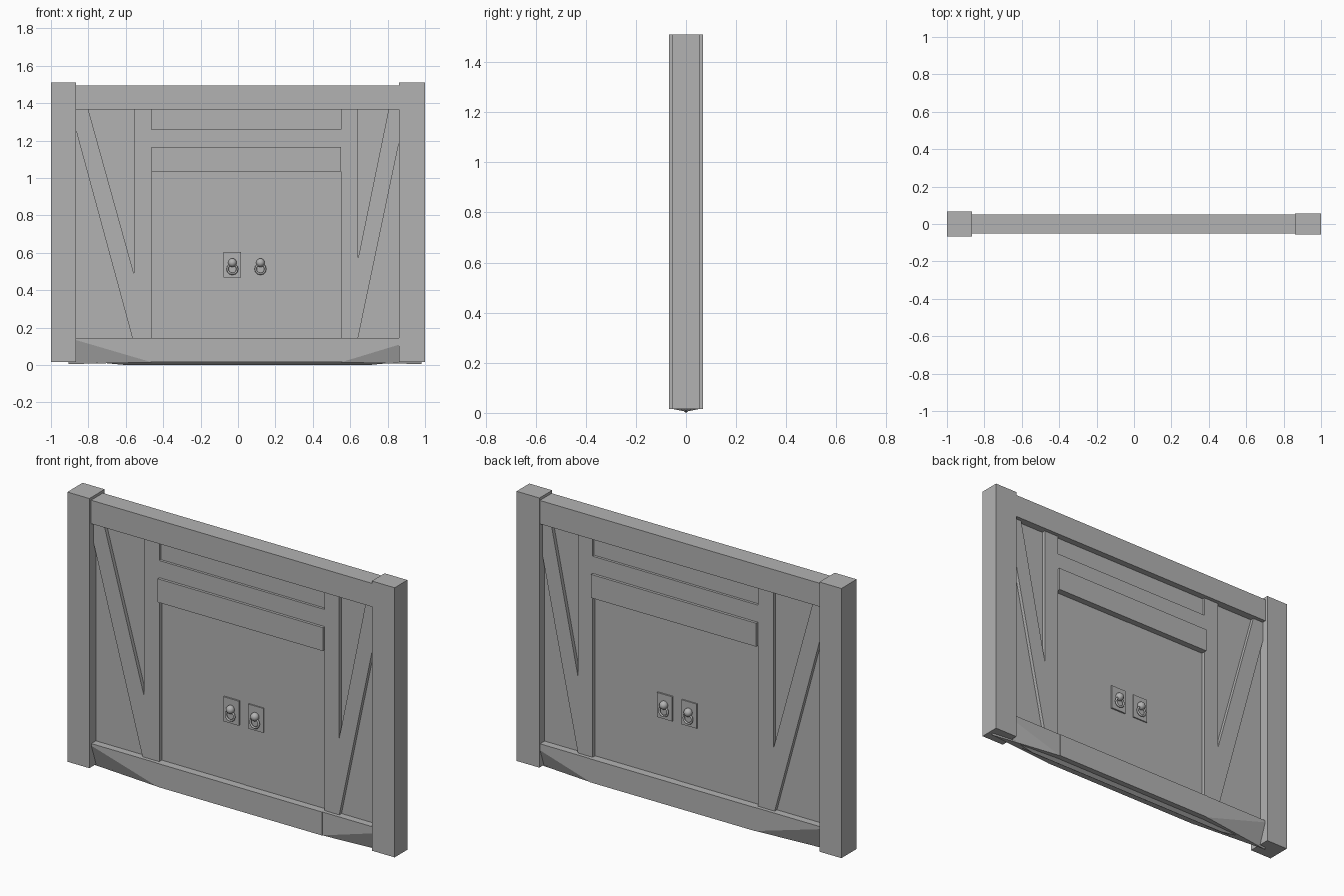
import bpy, bmesh, math
from mathutils import Matrix

if "Cube" in bpy.data.objects:
    bpy.data.objects.remove(bpy.data.objects["Cube"])

GREY = bpy.data.materials.new("stone_grey")
GREY.diffuse_color = (0.45, 0.45, 0.45, 1)
GREY.use_nodes = True
GREY.node_tree.nodes["Principled BSDF"].inputs["Base Color"].default_value = GREY.diffuse_color


def finish(name, bm):
    bmesh.ops.recalc_face_normals(bm, faces=bm.faces)
    me = bpy.data.meshes.new(name)
    bm.to_mesh(me)
    bm.free()
    me.materials.append(GREY)
    ob = bpy.data.objects.new(name, me)
    bpy.context.collection.objects.link(ob)
    return ob


def prism(name, outline, y0, y1):
    """Extrude an x-z outline from y0 to y1."""
    bm = bmesh.new()
    face = bm.faces.new([bm.verts.new((x, y0, z)) for x, z in outline])
    new = bmesh.ops.extrude_face_region(bm, geom=[face])["geom"]
    bmesh.ops.translate(bm, vec=(0, y1 - y0, 0),
                        verts=[v for v in new if isinstance(v, bmesh.types.BMVert)])
    return finish(name, bm)


def box(name, x0, x1, z0, z1, y0, y1):
    return prism(name, [(x0, z0), (x1, z0), (x1, z1), (x0, z1)], y0, y1)


def hull(name, points):
    bm = bmesh.new()
    for p in points:
        bm.verts.new(p)
    bmesh.ops.convex_hull(bm, input=bm.verts)
    bmesh.ops.dissolve_limit(bm, angle_limit=0.01, verts=bm.verts, edges=bm.edges)
    return finish(name, bm)


BASE, SILL, HEAD = 0.015, 0.145, 1.365
L, R = -0.865, 0.86            # inner faces of the posts
DL, DR = -0.462, 0.552         # door opening
MID = (DL + DR) / 2

# Posts and top beam
box("left_post", -1, L, BASE, 1.51, -0.067, 0.067)
box("right_post", R, 1, BASE, 1.51, -0.056, 0.056)
box("top_beam", L, R, HEAD, 1.495, -0.052, 0.052)

# Recessed wall boards, with jambs and diagonal braces standing proud
box("left_wall", L, DL, SILL, HEAD, -0.01, 0.01)
box("right_wall", DR, R, SILL, HEAD, -0.01, 0.01)
box("left_jamb", -0.557, DL, SILL, HEAD, -0.03, 0.03)
box("right_jamb", DR, 0.642, SILL, HEAD, -0.03, 0.03)
prism("left_brace", [(L, 1.25), (-0.565, SILL), (-0.557, SILL), (-0.557, 0.49),
                     (-0.80, HEAD), (L, HEAD)], -0.03, 0.03)
prism("right_brace", [(R, 1.185), (0.642, SILL), (0.642, 0.57),
                      (0.805, HEAD), (R, HEAD)], -0.03, 0.03)

# Door leaves, transom and lintel
box("left_door", DL, MID, SILL, 1.1, -0.008, 0.010)
box("right_door", MID, DR, SILL, 1.1, -0.010, 0.008)
box("transom_panel", DL, DR, 1.2, HEAD, -0.016, 0.016)
box("lintel", DL, DR, 1.1, 1.26, -0.03, 0.03)
box("fascia", DL, DR, 1.035, 1.165, -0.045, 0.045)

# Sill: straight centre block, wings whose outer lower edge closes to a point
box("sill", DL, DR, BASE, SILL, -0.052, 0.052)
for name, xi, xo in (("left_sill_wing", DL, -0.905), ("right_sill_wing", DR, 0.98)):
    hull(name, [(xi, s * 0.05, z) for s in (-1, 1) for z in (BASE, SILL)]
         + [(xo, s * 0.05, SILL) for s in (-1, 1)] + [(xo, 0, 0.005)])

# Shallow keel under the sill
hull("keel", [(x, s * 0.02, BASE) for x in (-0.76, 0.86) for s in (-1, 1)]
     + [(-0.6, 0, 0), (0.7, 0, 0)])

# Pull handles on both faces: plate, knob and hanging ring
for side, face in ((-1, "front"), (1, "back")):
    for x, leaf in ((-0.03, "left"), (0.12, "right")):
        tag = f"{face}_{leaf}"
        box(tag + "_handle_plate", x - 0.047, x + 0.047, 0.467, 0.603,
            side * 0.006, side * 0.017)
        bm = bmesh.new()
        bmesh.ops.create_uvsphere(bm, u_segments=12, v_segments=8, radius=0.023,
                                  matrix=Matrix.Translation((x, side * 0.024, 0.547)))
        knob = finish(tag + "_knob", bm)
        bpy.ops.mesh.primitive_torus_add(major_segments=12, minor_segments=6,
                                         major_radius=0.026, minor_radius=0.006,
                                         location=(x, side * 0.026, 0.513),
                                         rotation=(math.pi / 2, 0, 0))
        ring = bpy.context.object
        ring.name = tag + "_ring"
        ring.data.materials.append(GREY)
        for ob in (knob, ring):
            ob.data.shade_smooth()
